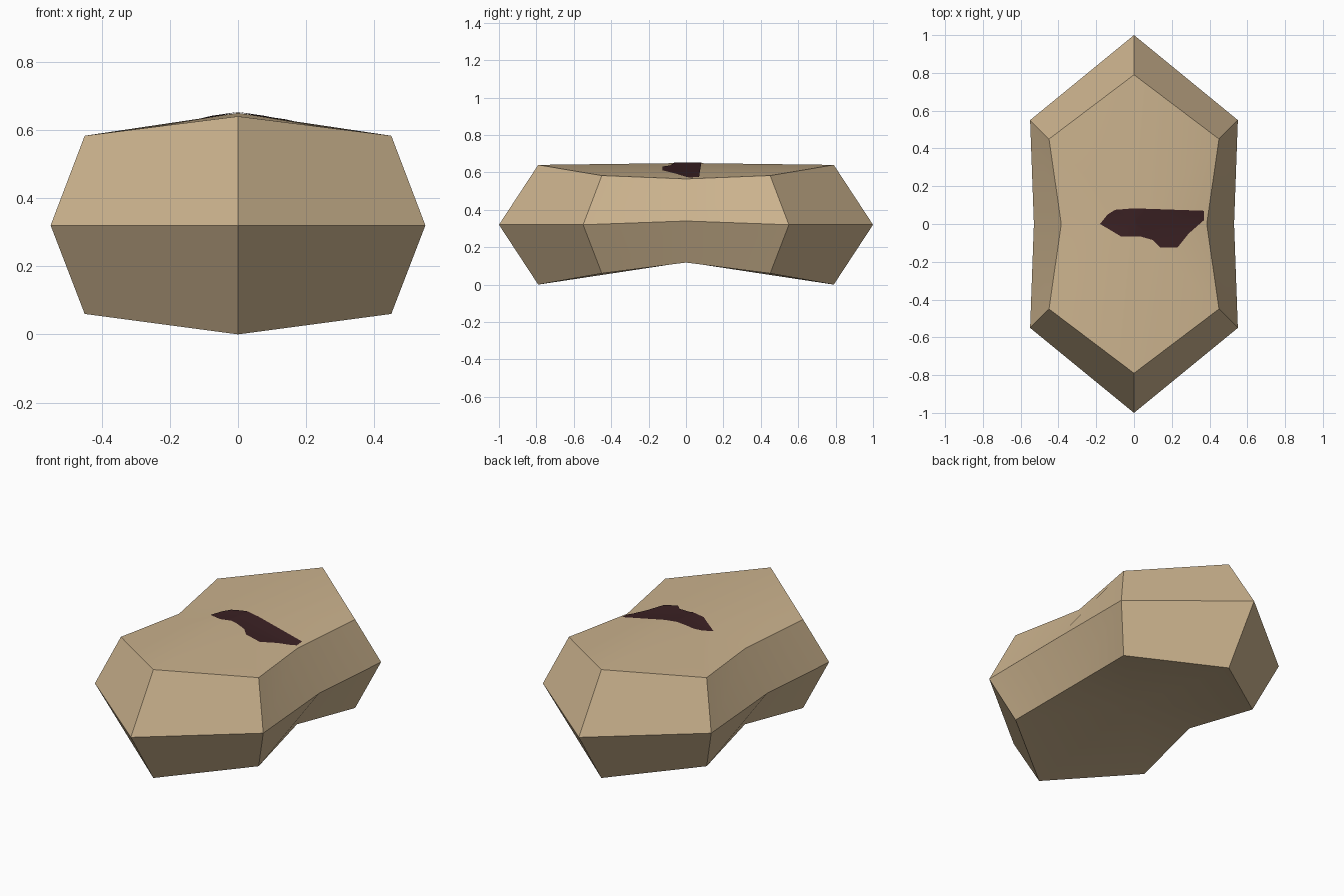
import bpy, bmesh
from mathutils import Vector
from mathutils.bvhtree import BVHTree

if "Cube" in bpy.data.objects:
    bpy.data.objects.remove(bpy.data.objects["Cube"])


def material(name, rgb):
    m = bpy.data.materials.new(name)
    m.diffuse_color = (*rgb, 1)
    m.use_nodes = True
    m.node_tree.nodes["Principled BSDF"].inputs["Base Color"].default_value = m.diffuse_color
    return m


def add_object(name, bm, mat):
    me = bpy.data.meshes.new(name)
    bm.to_mesh(me)
    me.materials.append(mat)
    ob = bpy.data.objects.new(name, me)
    bpy.context.collection.objects.link(ob)
    return ob


tan = material("tan", (0.60, 0.45, 0.27))
dark = material("dark brown", (0.043, 0.015, 0.017))


def ring(bm, tip, corner, waist):
    """Eight-point loop mirrored in x and y from (y,z), (x,y,z), (x,z)."""
    ty, tz = tip
    cx, cy, cz = corner
    wx, wz = waist
    pts = [(0, -ty, tz), (cx, -cy, cz), (wx, 0, wz), (cx, cy, cz),
           (0, ty, tz), (-cx, cy, cz), (-wx, 0, wz), (-cx, -cy, cz)]
    return [bm.verts.new(p) for p in pts]


# Body: three loops joined by side bands, closed by a fan above and below
bm = bmesh.new()
rings = [ring(bm, (0.79, 0.0), (0.45, 0.45, 0.06), (0.385, 0.118)),
         ring(bm, (1.0, 0.32), (0.55, 0.55, 0.32), (0.53, 0.34)),
         ring(bm, (0.79, 0.64), (0.45, 0.45, 0.583), (0.385, 0.565))]
low = bm.verts.new((0, 0, 0.12))
high = bm.verts.new((0, 0, 0.65))
for i in range(8):
    j = (i + 1) % 8
    for a, b in zip(rings, rings[1:]):
        bm.faces.new((a[i], a[j], b[j], b[i]))
    bm.faces.new((rings[0][j], rings[0][i], low))
    bm.faces.new((rings[2][i], rings[2][j], high))
bmesh.ops.recalc_face_normals(bm, faces=bm.faces)
surface = BVHTree.FromBMesh(bm)
body = add_object("body", bm, tan)
bm.free()

# Dark patch: outline split along the top's folds and draped on the surface
outline = [(-0.18, 0.0), (-0.12, -0.035), (-0.07, -0.065), (0.03, -0.065),
           (0.10, -0.085), (0.14, -0.125), (0.23, -0.125), (0.29, -0.05),
           (0.31, 0.005), (0.37, 0.02), (0.37, 0.07), (0.0, 0.083),
           (-0.10, 0.075), (-0.14, 0.05)]
bm = bmesh.new()
face = bm.faces.new([bm.verts.new((x, y, 0)) for x, y in outline])
bmesh.ops.triangulate(bm, faces=[face])
for n in ((1, 0, 0), (0, 1, 0), (1, 1, 0), (1, -1, 0)):
    bmesh.ops.bisect_plane(bm, geom=bm.verts[:] + bm.edges[:] + bm.faces[:],
                           dist=1e-5, plane_co=(0, 0, 0), plane_no=n)
for v in bm.verts:
    hit = surface.ray_cast(Vector((v.co.x, v.co.y, 2)), Vector((0, 0, -1)))[0]
    v.co.z = hit.z + 0.003
patch = add_object("top_patch", bm, dark)
bm.free()

# Smooth the gentle folds, keep the rims sharp
for ob in (body, patch):
    bpy.ops.object.select_all(action='DESELECT')
    ob.select_set(True)
    bpy.context.view_layer.objects.active = ob
    bpy.ops.object.shade_smooth_by_angle(angle=0.52)
